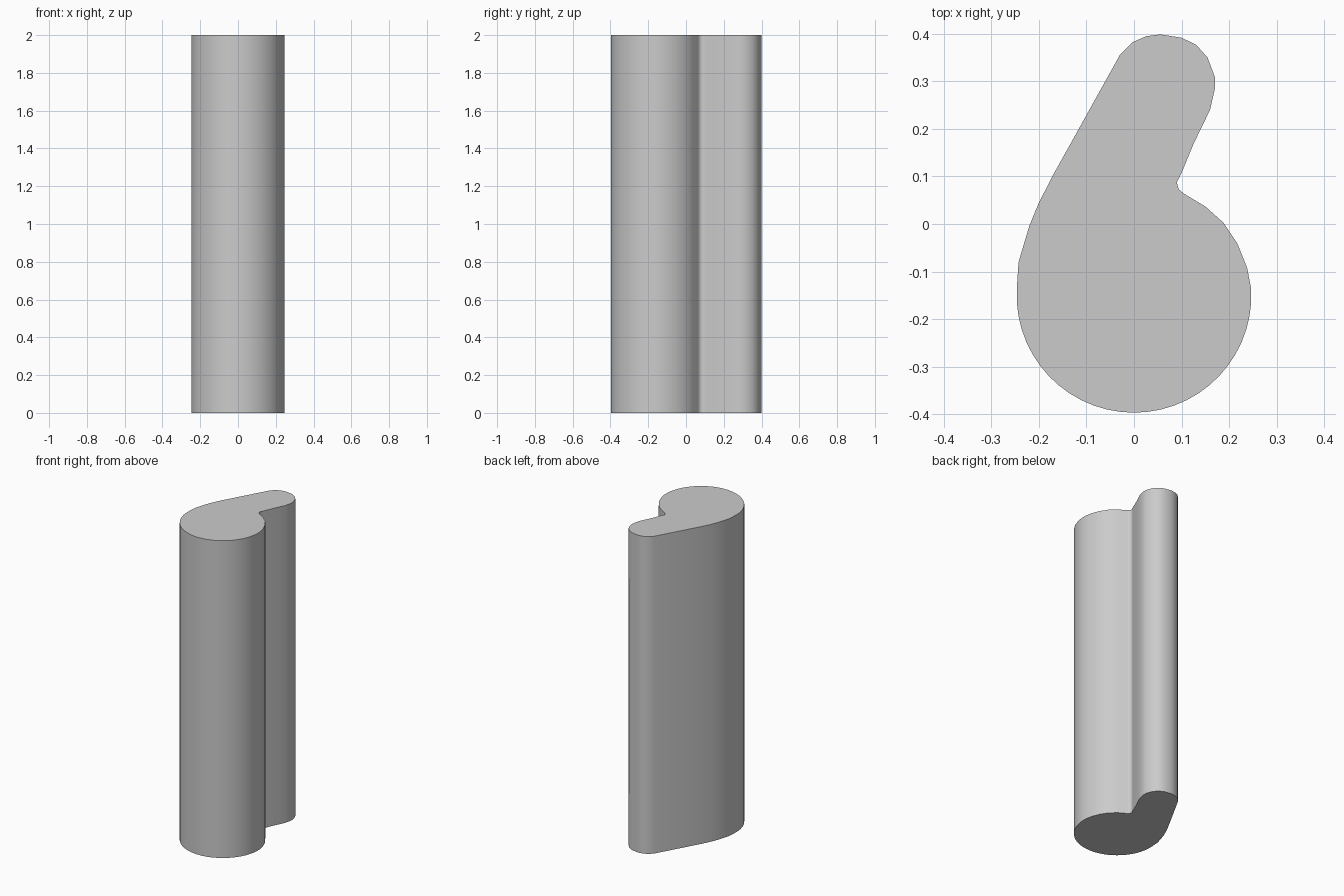
import bpy
import bmesh
from math import cos, sin, radians

cube = bpy.data.objects.get("Cube")
if cube:
    bpy.data.objects.remove(cube, do_unlink=True)

HEIGHT = 2.0


def arc(cx, cy, r, start, end, steps):
    """Points along a circular arc, angles in degrees."""
    angles = [radians(start + (end - start) * i / steps) for i in range(steps + 1)]
    return [(cx + r * cos(a), cy + r * sin(a)) for a in angles]


# Plain grey material
grey = bpy.data.materials.new("light_grey")
grey.use_nodes = True
colour = (0.6, 0.6, 0.6, 1.0)
grey.diffuse_color = colour
grey.node_tree.nodes["Principled BSDF"].inputs["Base Color"].default_value = colour

# Outline, counter-clockwise: round body, notch, rounded arm, sloping left side
outline = arc(0, -0.15, 0.247, 177, 363, 28)
outline += [(0.238, -0.092), (0.218, -0.042), (0.188, 0.003), (0.15, 0.037), (0.105, 0.064)]
outline += [(0.094, 0.073), (0.09, 0.088), (0.099, 0.105), (0.126, 0.17), (0.16, 0.24)]
outline += [(0.17, 0.284), (0.17, 0.31), (0.155, 0.35), (0.131, 0.377), (0.1, 0.392)]
outline += [(0.055, 0.399), (0.025, 0.395), (-0.004, 0.382), (-0.029, 0.357)]
outline += [(-0.172, 0.1), (-0.201, 0.043), (-0.22, -0.003), (-0.243, -0.08)]

# Extrude the outline into an upright bar
bm = bmesh.new()
base = bm.faces.new([bm.verts.new((x, y, 0)) for x, y in outline])
extruded = bmesh.ops.extrude_face_region(bm, geom=[base], use_keep_orig=True)
top = [v for v in extruded["geom"] if isinstance(v, bmesh.types.BMVert)]
bmesh.ops.translate(bm, verts=top, vec=(0, 0, HEIGHT))
bmesh.ops.recalc_face_normals(bm, faces=bm.faces)
mesh = bpy.data.meshes.new("profile_bar")
bm.to_mesh(mesh)
bm.free()
mesh.materials.append(grey)

bar = bpy.data.objects.new("profile_bar", mesh)
bpy.context.collection.objects.link(bar)

# Smooth walls, sharp rims
bpy.ops.object.select_all(action="DESELECT")
bar.select_set(True)
bpy.context.view_layer.objects.active = bar
bpy.ops.object.shade_smooth_by_angle(angle=radians(50))
